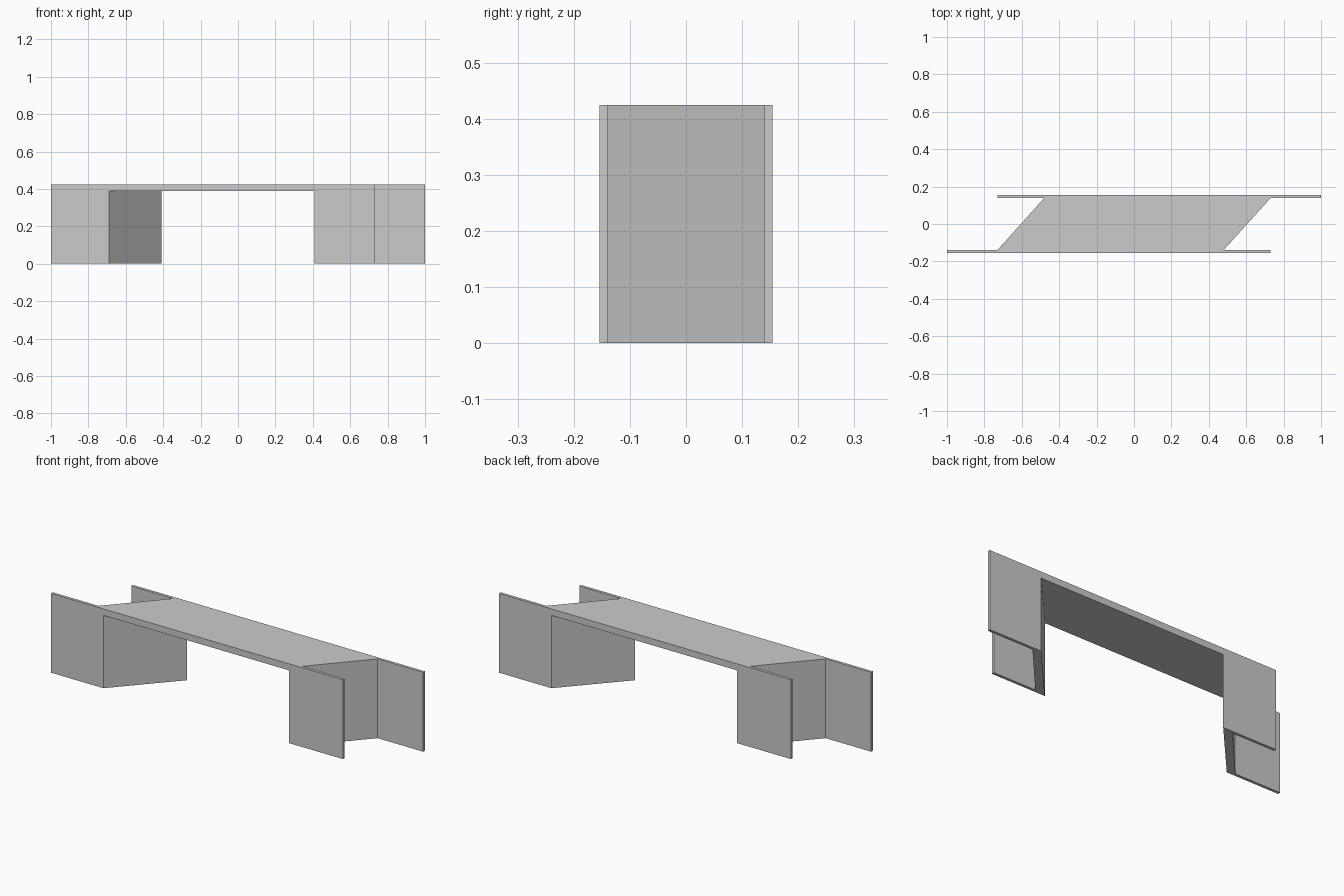
import bpy, bmesh

if "Cube" in bpy.data.objects:
    bpy.data.objects.remove(bpy.data.objects["Cube"])

Y_OUT, Y_IN = 0.154, 0.139     # outer and inner faces of the wing walls
Z_DECK, Z_TOP = 0.39, 0.425    # underside and top of the deck


def extrude_plan(name, plan, z0, z1):
    """Extrude a plan outline vertically into a solid slab."""
    bm = bmesh.new()
    base = bm.faces.new([bm.verts.new((x, y, z0)) for x, y in plan])
    grown = bmesh.ops.extrude_face_region(bm, geom=[base])["geom"]
    top = [v for v in grown if isinstance(v, bmesh.types.BMVert)]
    bmesh.ops.translate(bm, verts=top, vec=(0, 0, z1 - z0))
    bmesh.ops.recalc_face_normals(bm, faces=bm.faces)
    mesh = bpy.data.meshes.new(name)
    bm.to_mesh(mesh)
    bm.free()
    obj = bpy.data.objects.new(name, mesh)
    bpy.context.collection.objects.link(obj)
    return obj


# Skewed abutment wall with a thin wing wall at each end
abutment = [
    (-1.0, -Y_OUT), (-0.69, -Y_OUT), (-0.41, Y_OUT), (-0.73, Y_OUT),
    (-0.73, Y_IN), (-0.48, Y_IN), (-0.73, -Y_IN), (-1.0, -Y_IN),
]

# The two ends are the same shape turned half a circle
for name, s in (("left_abutment", 1), ("right_abutment", -1)):
    extrude_plan(name, [(s * x, s * y) for x, y in abutment], 0, Z_TOP)

# Skewed deck slab spanning between the abutments
deck = [(-0.69, -Y_OUT), (0.41, -Y_OUT), (0.69, Y_OUT), (-0.41, Y_OUT)]
extrude_plan("deck", deck, Z_DECK, Z_TOP)
